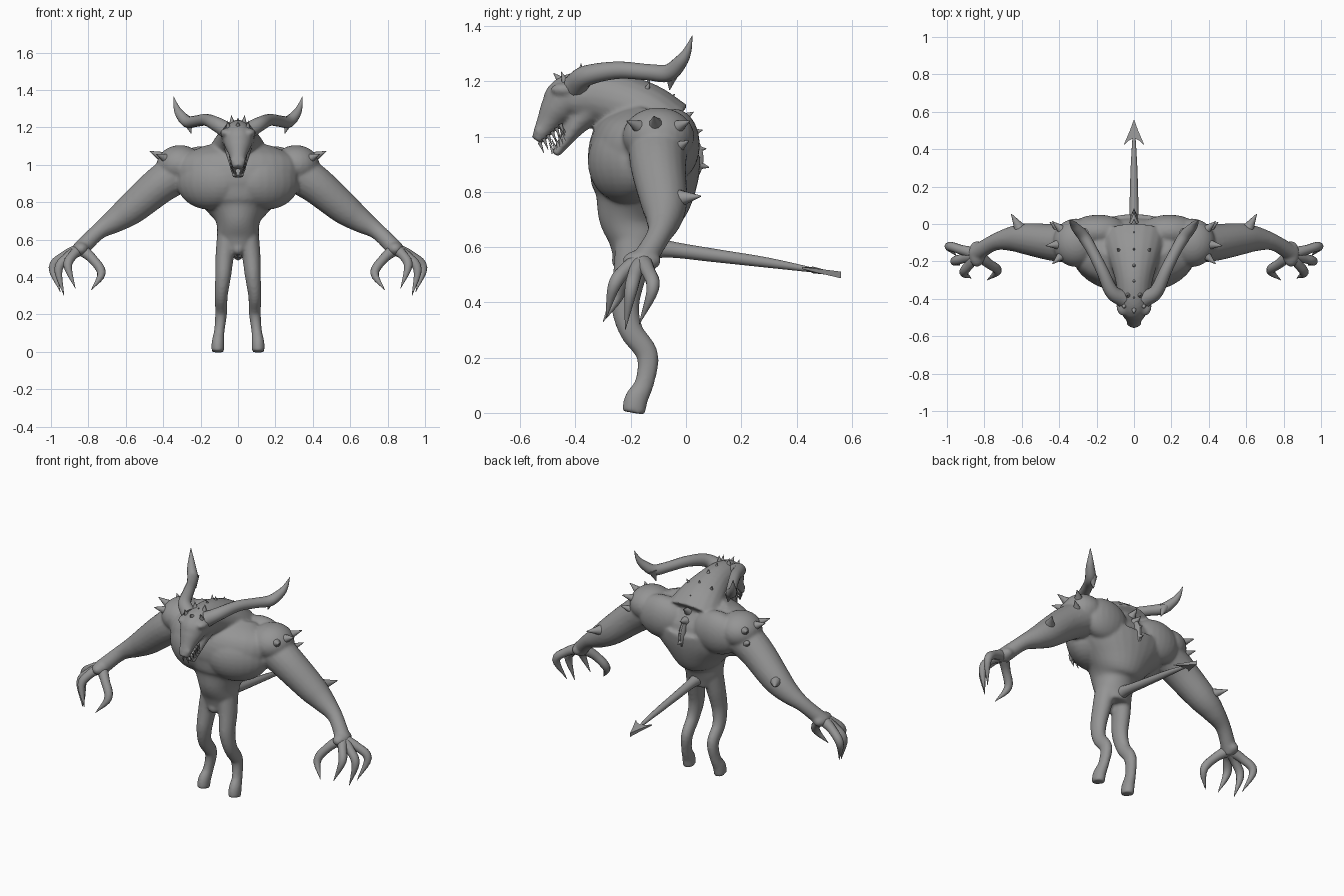
import bpy, bmesh, math
from mathutils import Vector, Matrix

cube = bpy.data.objects.get("Cube")
if cube:
    bpy.data.objects.remove(cube)

colour = (.3, .3, .3, 1)
grey = bpy.data.materials.new("stone grey")
grey.use_nodes = True
grey.diffuse_color = colour
grey.node_tree.nodes["Principled BSDF"].inputs["Base Color"].default_value = colour

ACROSS, FORWARD = Vector((1, 0, 0)), Vector((0, 1, 0))


def spline(points, steps=5):
    """Smooth curve through the points; extra components are blended too."""
    points = [Vector(p) for p in points]
    first = points[0] * 2 - points[1]
    last = points[-1] * 2 - points[-2]
    padded = [first] + points + [last]
    curve = []
    for before, start, end, after in zip(padded, padded[1:], padded[2:], padded[3:]):
        leave, arrive = (end - before) / 2, (after - start) / 2
        for i in range(steps):
            t = i / steps
            ease = t * t * (3 - 2 * t)
            curve.append(start.lerp(end, ease) + leave * t * (1 - t) ** 2
                         - arrive * t * t * (1 - t))
    return curve + [points[-1]]


def loft(bm, rows, ref=ACROSS, flat=1, sides=20):
    """Closed tube; each row is x, y, z, half width and optionally half depth."""
    rows = spline(rows)
    centres = [Vector(row[:3]) for row in rows]
    rings = []
    for i, (centre, row) in enumerate(zip(centres, rows)):
        along = (centres[min(i + 1, len(rows) - 1)] - centres[max(i - 1, 0)]).normalized()
        wide = (ref - along * ref.dot(along)).normalized()
        deep = along.cross(wide)
        ring = []
        for k in range(sides):
            angle = math.tau * k / sides
            ring.append(bm.verts.new(centre + wide * row[3] * math.cos(angle)
                                     + deep * row[-1] * flat * math.sin(angle)))
        rings.append(ring)
    for lower, upper in zip(rings, rings[1:]):
        for k in range(sides):
            bm.faces.new((lower[k - 1], lower[k], upper[k], upper[k - 1]))
    bm.faces.new(rings[0])
    bm.faces.new(rings[-1])


def central_loft(bm, rows, sides=20):
    loft(bm, [(0, *row) for row in rows], sides=sides)


def blob(bm, position, size, turn=0):
    matrix = Matrix.Translation(position) @ Matrix.Rotation(turn, 4, 'Z')
    bmesh.ops.create_uvsphere(bm, u_segments=24, v_segments=16, radius=1,
                              matrix=matrix @ Matrix.Diagonal((*size, 1)))


def spike(bm, base, aim, length, radius):
    base, step = Vector(base), Vector(aim).normalized() * length
    loft(bm, [(*base, radius), (*(base + step * .5), radius * .5),
              (*(base + step), radius * .05)], Vector((.8, .6, .1)), sides=10)


def mirror(bm):
    """Add the opposite half of everything built so far."""
    copy = bmesh.ops.duplicate(bm, geom=bm.verts[:] + bm.edges[:] + bm.faces[:])
    for item in copy["geom"]:
        if isinstance(item, bmesh.types.BMVert):
            item.co.x *= -1


def finish(name, bm, fuse=False):
    bmesh.ops.recalc_face_normals(bm, faces=bm.faces)
    mesh = bpy.data.meshes.new(name)
    bm.to_mesh(mesh)
    bm.free()
    mesh.materials.append(grey)
    part = bpy.data.objects.new(name, mesh)
    bpy.context.collection.objects.link(part)
    bpy.ops.object.select_all(action='DESELECT')
    part.select_set(True)
    bpy.context.view_layer.objects.active = part
    if fuse:
        remesh = part.modifiers.new("fuse", 'REMESH')
        remesh.mode = 'VOXEL'
        remesh.voxel_size = .009
        remesh.use_smooth_shade = True
        soften = part.modifiers.new("soften", 'SMOOTH')
        soften.iterations = 5
        bpy.ops.object.shade_smooth()
    else:
        bpy.ops.object.shade_smooth_by_angle(angle=math.radians(45))


# Muscles and limbs of the left half, then mirrored
bm = bmesh.new()
shoulder = Vector((.31, -.1, 1))
palm = Vector((.84, -.16, .55))
blob(bm, shoulder, (.125, .13, .105))
blob(bm, (.15, -.22, .91), (.19, .12, .15), .45)   # chest
blob(bm, (.19, -.04, .97), (.16, .09, .13))        # shoulder blade
blob(bm, (.06, -.44, 1.17), (.035, .05, .025))     # brow
blob(bm, (.02, -.53, 1.02), (.02, .02, .02))       # nostril
blob(bm, palm, (.045, .07, .04))
loft(bm, [(.3, -.1, .97, .11), (.42, -.1, .89, .1), (.57, -.08, .765, .085),
          (.66, -.08, .7, .065), (.75, -.1, .64, .044), (.85, -.16, .54, .045)], FORWARD)
loft(bm, [(.05, -.18, .65, .06), (.07, -.2, .52, .05), (.08, -.22, .4, .042),
          (.09, -.2, .3, .035), (.09, -.14, .21, .032), (.1, -.15, .11, .028),
          (.107, -.18, .05, .034), (.108, -.19, 0, .034)], flat=1.25)
mirror(bm)

# Torso, neck with upper jaw, and lower jaw, fused with the limbs
central_loft(bm, [(-.18, .55, .085, .08), (-.18, .62, .11, .1), (-.18, .7, .12, .14),
                  (-.16, .78, .19, .18), (-.15, .88, .3, .2), (-.15, .96, .34, .2),
                  (-.13, 1.03, .31, .16), (-.11, 1.09, .2, .09)], sides=32)
central_loft(bm, [(-.07, 1.02, .18, .12), (-.16, 1.09, .145, .11), (-.3, 1.14, .1, .1),
                  (-.42, 1.14, .085, .085), (-.465, 1.1, .07, .065),
                  (-.5, 1.05, .047, .043), (-.54, .985, .03, .022)])
central_loft(bm, [(-.36, 1.09, .075, .06), (-.4, 1.04, .06, .04), (-.44, .98, .042, .024),
                  (-.475, .935, .03, .016)])
blob(bm, (0, -.23, .55), (.035, .04, .035))
finish("body", bm, fuse=True)

# Thumb and three clawed fingers: middle joint and tip of each
bm = bmesh.new()
digits = [((.73, -.25, .42), (.785, -.3, .33)), ((.91, -.26, .46), (.87, -.29, .34)),
          ((.96, -.2, .44), (.93, -.22, .3)), ((.99, -.12, .45), (.95, -.17, .32))]
for joint, tip in digits:
    knuckle = palm.lerp(Vector(joint), .55) + Vector((0, 0, .02))
    loft(bm, [(*palm, .035), (*knuckle, .026), (*joint, .023), (*tip, .001)],
         Vector((.3, 1, 0)), sides=12)
mirror(bm)
finish("fingers", bm)

# Horns with a hooked barb
bm = bmesh.new()
loft(bm, [(.06, -.4, 1.185, .045), (.12, -.36, 1.22, .038), (.17, -.25, 1.24, .032),
          (.225, -.14, 1.233, .03), (.27, -.065, 1.23, .032), (.31, -.02, 1.27, .025),
          (.33, .005, 1.31, .015), (.345, .023, 1.365, .001)], sides=14)
spike(bm, (.27, -.05, 1.235), (-.2, -.1, -.7), .07, .03)
mirror(bm)
finish("horns", bm)

# Spikes on the shoulders, elbows and brow
bm = bmesh.new()
for swing in (-.9, -.1, .9):
    aim = Vector((1, swing, .45)).normalized()
    spike(bm, shoulder + aim * .1, aim, .08, .03)
spike(bm, shoulder + Vector((.09, .07, -.04)), (1, .8, .5), .07, .025)
spike(bm, (.6, -.04, .775), (.6, 1, .1), .11, .04)
spike(bm, (.05, -.43, 1.18), (.1, -.4, 1), .06, .02)
spike(bm, (.03, -.38, 1.21), (.1, 0, 1), .055, .02)
spike(bm, (.07, -.15, 1.15), (.4, .4, 1), .055, .02)
mirror(bm)
finish("side_spikes", bm)

# Row of spikes from the crown down the back, over a low ridge
bm = bmesh.new()
ridge = [(-.44, 1.19), (-.22, 1.19), (-.02, 1.06), (.03, .9)]
heart = Vector((0, -.2, .95))
for point in spline([(0, *p) for p in ridge], 3):
    spike(bm, point, point - heart, .055, .025)
central_loft(bm, [(0, 1.02, .01, .02), (.03, .95, .02, .03), (.03, .89, .02, .03),
                  (0, .82, .01, .02)], sides=10)
finish("spine_spikes", bm)

# Teeth along both jaws
bm = bmesh.new()
for i in range(6):
    t = i / 5
    inward = .024 * t * t
    spike(bm, (.04 - inward, -.455 - .075 * t, 1.045 - .065 * t), (0, .4, -1), .045, .008)
    spike(bm, (.037 - inward, -.43 - .05 * t, .995 - .055 * t), (0, -.4, 1), .045, .007)
mirror(bm)
finish("teeth", bm)

# Tail with a flat arrow tip
bm = bmesh.new()
central_loft(bm, [(-.15, .6, .05, .05), (-.06, .592, .03, .03), (.1, .57, .024, .024),
                  (.3, .543, .018, .018), (.5, .51, .006, .006)], sides=12)
finish("tail", bm)

bm = bmesh.new()
half = [(0, .56), (.022, .5), (.056, .42), (.03, .445), (0, .46)]
outline = half + [(-x, y) for x, y in half[-2:0:-1]]
top, bottom = ([bm.verts.new((x, y, .6 - .18 * y + lift * (1 - abs(x) / .08)))
                for x, y in outline] for lift in (.012, -.012))
bm.faces.new(top)
bm.faces.new(bottom)
for k in range(len(top)):
    bm.faces.new((top[k - 1], top[k], bottom[k], bottom[k - 1]))
finish("tail_tip", bm)
